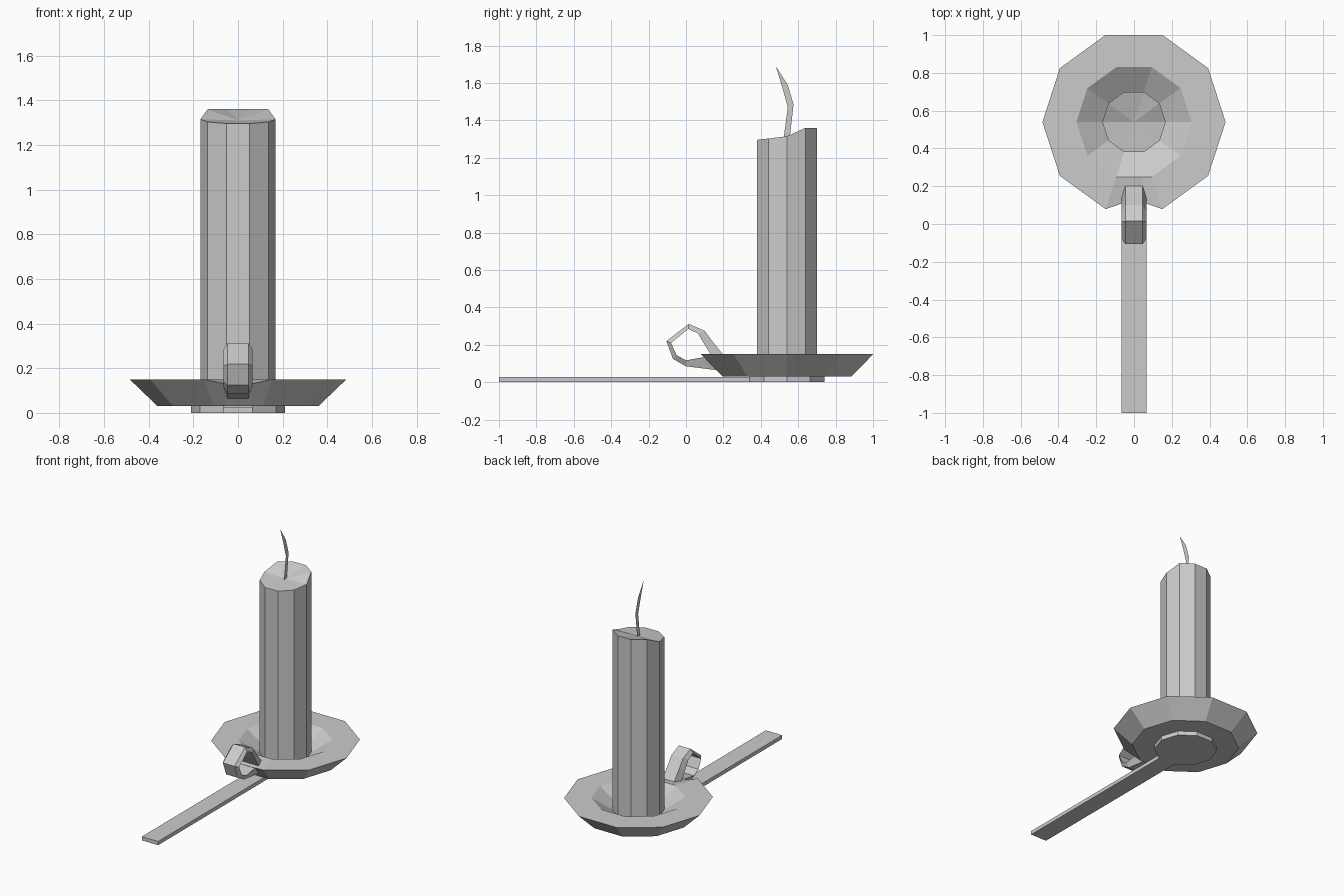
import bpy, math

if "Cube" in bpy.data.objects:
    bpy.data.objects.remove(bpy.data.objects["Cube"])

CY = 0.54   # y of the candle axis
N = 10      # sides of the round parts


def make(name, verts, faces):
    me = bpy.data.meshes.new(name)
    me.from_pydata(verts, [], faces)
    me.update()
    ob = bpy.data.objects.new(name, me)
    bpy.context.collection.objects.link(ob)
    return ob


def ring(r, z, split=False):
    pts = []
    for i in range(N):
        a = 2 * math.pi * i / N
        pts.append((r * math.cos(a), CY + r * math.sin(a), z))
        # two extra points on the front edge, where the handle joins
        if split and i == 7:
            y = CY - r * math.sin(math.radians(72))
            w = min(0.06, r * 0.15)
            pts += [(-w, y, z), (w, y, z)]
    return pts


def loft(name, rings, closed=False, cap=True):
    n, m = len(rings[0]), len(rings)
    verts = [p for r in rings for p in r]
    faces = []
    for k in range(m if closed else m - 1):
        a, b = k * n, (k + 1) % m * n
        for i in range(n):
            j = (i + 1) % n
            faces.append((a + i, a + j, b + j, b + i))
    if cap:
        faces.append(tuple(reversed(range(n))))
        faces.append(tuple(range((m - 1) * n, m * n)))
    return make(name, verts, faces)


# round foot
loft("foot", [ring(0.21, 0), ring(0.21, 0.03)])

# dish with flat rim and sloping well, dipped where the handle joins
rim = ring(0.485, 0.15, True)
for i in (8, 9):
    rim[i] = (rim[i][0], 0.11, 0.13)
loft("dish", [ring(0.36, 0.03, True), rim,
              ring(0.305, 0.15, True), ring(0.165, 0.06, True)])

# candle with a slanted, melted top
top = []
for x, y, z in ring(0.168, 0):
    d = y - CY
    top.append((x, y, 1.36 if d > 0.05 else 1.315 + 0.12 * d))
candle = ring(0.168, 0.05) + top + [(0, CY, 1.31)]
faces = [tuple(reversed(range(N)))]
for i in range(N):
    j = (i + 1) % N
    faces += [(i, j, N + j, N + i), (N + i, N + j, 2 * N)]
make("candle", candle, faces)

# wick: a thin flat strip
left = [(0.523, 1.31), (0.544, 1.47), (0.517, 1.57)]
right = [(0.555, 1.31), (0.575, 1.485), (0.544, 1.59)]
pts = [(0, y, z) for y, z in left + right] + [(0, 0.48, 1.69)]
make("wick", pts, [(0, 3, 4, 1), (1, 4, 5, 2), (2, 5, 6)])

# finger loop: trapezoid section, wider on the inside
outer = [(0.2, 0.145), (0.14, 0.22), (0.1, 0.275), (0.015, 0.312),
         (-0.105, 0.22), (-0.07, 0.125), (0, 0.085), (0.2, 0.06)]
inner = [(0.14, 0.135), (0.1, 0.2), (0.065, 0.26), (0.012, 0.285),
         (-0.08, 0.21), (-0.05, 0.145), (0, 0.117), (0.1, 0.135)]
sections = []
for (oy, oz), (iy, iz) in zip(outer, inner):
    sections.append([(-0.046, oy, oz), (0.046, oy, oz),
                     (0.065, iy, iz), (-0.065, iy, iz)])
loft("finger_loop", sections)

# long flat handle
handle = [[(s * 0.065, y, z) for s, z in ((-1, 0), (1, 0), (1, 0.027), (-1, 0.027))]
          for y in (-1.0, 0.4)]
loft("long_handle", handle)

# consistent outward normals
import bmesh
for ob in bpy.data.objects:
    bm = bmesh.new()
    bm.from_mesh(ob.data)
    bmesh.ops.recalc_face_normals(bm, faces=bm.faces)
    bm.to_mesh(ob.data)
    bm.free()
